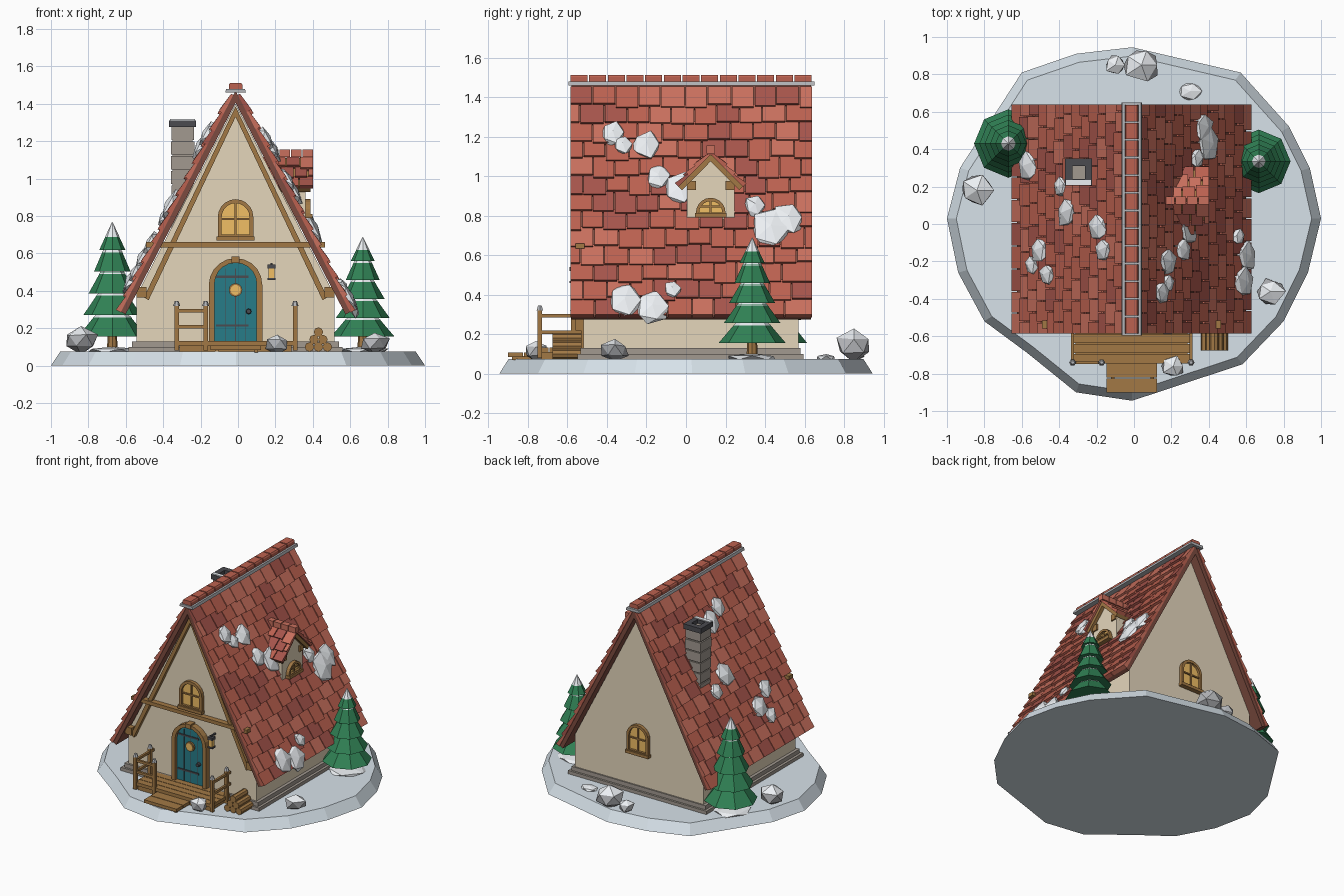
import bpy, bmesh, random
from math import pi, cos, sin
from mathutils import Matrix, Vector

if "Cube" in bpy.data.objects:
    bpy.data.objects.remove(bpy.data.objects["Cube"])
random.seed(4)
I = Matrix.Identity(4)
MATS = {}
COL = dict(snow=(.84, .87, .9), ice=(.68, .76, .82), red1=(.5, .12, .08), red2=(.58, .16, .11), red3=(.38, .09, .07),
           wall=(.78, .67, .5), wood=(.36, .19, .06), dark=(.2, .07, .05), teal=(.02, .2, .25), glow=(.88, .52, .13),
           stone=(.36, .32, .28), iron=(.07, .07, .08), grey=(.45, .46, .48), green=(.03, .22, .09))

def mat(n):
    if n not in MATS:
        MATS[n] = bpy.data.materials.new(n)
        MATS[n].diffuse_color = (*COL[n], 1)
    return MATS[n]

class Part:
    """Collects primitives into one flat-shaded object."""
    def __init__(s, name, *cols):
        s.name, s.cols, s.bm = name, cols, bmesh.new()
    def loft(s, a, b, m=0, M=I):
        n = len(a)
        vs = [s.bm.verts.new(M @ Vector(v)) for v in a + b]
        for f in [range(n), range(n, 2 * n)] + [(i, (i + 1) % n, n + (i + 1) % n, n + i) for i in range(n)]:
            s.bm.faces.new([vs[i] for i in f]).material_index = m
    def box(s, x0, x1, y0, y1, z0, z1, m=0, M=I):
        q = [(x0, y0), (x1, y0), (x1, y1), (x0, y1)]
        s.loft([(x, y, z0) for x, y in q], [(x, y, z1) for x, y in q], m, M)
    def prism(s, pts, y0, y1, m=0, M=I):
        s.loft([(x, y0, z) for x, z in pts], [(x, y1, z) for x, z in pts], m, M)
    def ring(s, o, i, y0, y1, m=0, M=I):
        for k in range(len(o)):
            j = (k + 1) % len(o)
            s.prism([o[k], o[j], i[j], i[k]], y0, y1, m, M)
    def cone(s, c, r1, r2, h, n=8, m=0, M=I):
        f = lambda r, z: [(c[0] + r * cos(2 * pi * k / n), c[1] + r * sin(2 * pi * k / n), c[2] + z) for k in range(n)]
        s.loft(f(r1, 0), f(r2, h), m, M)
    def blob(s, c, size, M=I, cap=None, m=0):
        vs = bmesh.ops.create_icosphere(s.bm, subdivisions=1, radius=1)['verts']
        for v in vs:
            v.co = M @ (Vector(c) + Vector([a * b for a, b in zip(v.co * random.uniform(.85, 1.15), size)]))
        for f in {f for v in vs for f in v.link_faces}:
            f.material_index = 1 if cap and f.calc_center_median().z > c[2] + size[2] * cap else m
    def done(s, house=True):
        bmesh.ops.recalc_face_normals(s.bm, faces=s.bm.faces)
        me = bpy.data.meshes.new(s.name)
        s.bm.to_mesh(me)
        for c in s.cols:
            me.materials.append(mat(c))
        o = bpy.data.objects.new(s.name, me)
        bpy.context.collection.objects.link(o)
        o.location.x = -.013 if house else 0

def frame(o, x, y, z):
    return Matrix.Translation(o) @ Matrix((x, y, z)).transposed().to_4x4()

def arch(hw, z0, z1, n=10):
    return [(-hw, z0), (hw, z0)] + [(hw * cos(pi * k / n), z1 - hw + hw * sin(pi * k / n)) for k in range(n + 1)]

# snowy ground slab
p = Part('snow_ground', 'ice', 'snow')
rim = [(-1, .03), (-.93, .3), (-.6, .81), (-.31, .91), (-.01, .945), (.57, .81), (.83, .52), (.94, .3), (1, .03), (.93, -.26),
       (.8, -.52), (.58, -.75), (-.01, -.945), (-.31, -.9), (-.57, -.69), (-.8, -.52), (-.94, -.26)]
p.loft([(x, y, 0) for x, y in rim], [(x * .95, y * .95, .075) for x, y in rim])
p.done(False)

# foundation and walls
p = Part('foundation', 'stone')
p.box(-.572, .572, -.55, .595, .07, .1)
p.box(-.553, .553, -.535, .58, .1, .13)
p.done()
p = Part('walls', 'wall')
p.prism([(-.53, .1), (.53, .1), (.53, .375), (0, 1.4), (-.53, .375)], -.52, .57)
p.done()

# main roof: board slabs and staggered tilted tiles
def tiles(p, M, x0, x1, y0, y1, rows, w, t):
    h = (y1 - y0) / rows
    for r in range(rows):
        x = x0 - (w / 2 if r % 2 else 0)
        while x < x1 - .01:
            nx = x + w * random.uniform(.92, 1.08)
            if x1 - nx < w * .3:
                nx = x1
            a, b, e = max(x, x0) + .003, nx - .003, random.uniform(-.01, .018) if r < rows - 1 else 0
            ya, yb, m = y0 + r * h - .01, y0 + (r + 1) * h + e, random.choice((0, 0, 1, 2))
            p.loft([(a, ya, 0), (b, ya, 0), (b, ya, t * .45), (a, ya, t * .45)],
                   [(a, yb, 0), (b, yb, 0), (b, yb, t), (a, yb, t)], m, M)
            x = nx

DX, DZ = .46, .888
slab, tl = Part('roof_boards', 'dark'), Part('roof_tiles', 'red1', 'red2', 'red3')
side = {}
for s in (1, -1):
    M = side[s] = frame(Vector((0, 0, 1.47)), (0, 1, 0), (s * DX, 0, -DZ), (s * DZ, 0, DX))
    slab.prism([(0, 1.47), (s * .613, .287), (s * .588, .274), (0, 1.405)], -.58, .633)
    tiles(tl, M, -.588, .642, .035, 1.335, 13, .118, .03)
slab.done()
tl.done()
p = Part('ridge_flashing', 'grey')
p.prism([(-.055, 1.46), (-.05, 1.48), (.05, 1.48), (.055, 1.46)], -.595, .65)
p.done()
p = Part('ridge_caps', 'red1')
for k in range(13):
    y = -.585 + k * .0945
    p.prism([(-.036, 1.465), (.036, 1.465), (.036, 1.502), (.03, 1.511), (-.03, 1.511), (-.036, 1.502)], y, y + .086)
p.done()

# gable timbers, cross beam, purlin ends
p = Part('gable_timbers', 'wood')
for s in (1, -1):
    p.prism([(0, 1.385), (s * .49, .365), (s * .465, .35), (0, 1.33)], -.55, -.515)
    p.box(s * .475, s * .53, -.56, -.5, .365, .42)
p.box(-.478, .478, -.56, -.515, .633, .66)
p.done()

# arched windows and door
def window(name, M, hw, z0, z1):
    p = Part(name, 'glow', 'wood')
    fr = hw * .22
    p.prism(arch(hw - fr, z0 + fr, z1 - fr), -.008, .02, 0, M)
    p.ring(arch(hw, z0, z1), arch(hw - fr, z0 + fr, z1 - fr), -.025, .02, 1, M)
    p.box(-.005, .005, -.018, 0, z0, z1 - fr, 1, M)
    p.box(-hw + fr, hw - fr, -.018, 0, (z0 + z1) / 2 - .005, (z0 + z1) / 2 + .005, 1, M)
    p.box(-hw * 1.06, hw * 1.06, -.035, .01, z0 - .01, z0 + .012, 1, M)
    p.done()
window('front_window', Matrix.Translation((0, -.52, 0)), .095, .68, .89)
window('back_window', Matrix.Translation((0, .57, 0)) @ Matrix.Rotation(pi, 4, 'Z'), .09, .375, .59)
p = Part('door', 'teal', 'wood', 'glow', 'iron')
M = Matrix.Translation((0, -.52, 0))
p.prism(arch(.113, .13, .55), -.02, .02, 0, M)
p.ring(arch(.143, .13, .575), arch(.113, .129, .55), -.045, .02, 1, M)
p.box(-.022, .022, -.055, 0, .55, .583, 1, M)
R = M @ Matrix.Rotation(pi / 2, 4, 'X')
p.cone((0, .405, .01), .036, .036, .022, 12, 1, R)
p.cone((0, .405, .02), .027, .027, .016, 12, 2, R)
p.cone((.07, .29, .015), .016, .012, .03, 8, 3, R)
for z in (.215, .475):
    p.box(-.105, .07, -.026, 0, z - .006, z + .006, 3, M)
for x in (-.055, 0, .055):
    p.box(x - .002, x + .002, -.022, 0, .13, .52, 3, M)
p.done()

# wall lantern
p = Part('lantern', 'iron', 'glow')
p.box(.177, .208, -.585, -.555, .47, .52, 1)
p.box(.172, .213, -.59, -.55, .458, .47)
p.box(.172, .213, -.59, -.55, .52, .54)
p.box(.186, .197, -.575, -.51, .54, .55)
p.done()

# dormer on the right slope
DY = .125
M = Matrix.Translation((0, DY, 0)) @ Matrix.Rotation(pi / 2, 4, 'Z')
p = Part('dormer', 'wall', 'wood')
p.prism([(-.12, .78), (.12, .78), (.12, .96), (0, 1.08), (-.12, .96)], -.375, -.15, 0, M)
for s in (1, -1):
    p.prism([(0, 1.11), (s * .163, .947), (s * .145, .929), (0, 1.075)], -.4, -.15, 1, M)
    p.box(s * .075, s * .12, -.385, -.34, .93, .975, 1, M)
p.done()
p = Part('dormer_tiles', 'red2', 'red1', 'red3')
for s in (1, -1):
    tiles(p, frame(Vector((0, DY, 1.11)), (1, 0, 0), (0, s * .707, -.707), (0, s * .707, .707)), .13, .418, .015, .232, 3, .07, .026)
for k in range(4):
    p.box(-.022, .022, -.415 + k * .062, -.359 + k * .062, 1.115, 1.155, 0, M)
p.done()
window('dormer_window', M @ Matrix.Translation((0, -.375, 0)), .075, .8, .89)

# chimney with open cap
p = Part('chimney', 'stone', 'iron', 'snow')
for k in range(8):
    z, e = .66 + k * .078, random.uniform(0, .005)
    p.box(-.342 - e, -.223 + e, .218 - e, .337 + e, z, z + .07)
    p.box(-.336, -.229, .224, .33, z + .07, z + .078)
p.box(-.355, -.212, .205, .24, 1.275, 1.312, 1)
p.box(-.355, -.212, .31, .35, 1.275, 1.312, 1)
p.box(-.355, -.315, .24, .31, 1.275, 1.312, 1)
p.box(-.25, -.212, .24, .31, 1.275, 1.312, 1)
p.box(-.35, -.217, .208, .235, 1.3, 1.318, 2)
p.done()

# roof snow: (y, height, radius) per side
p = Part('roof_snow', 'snow')
for s, lst in ((1, [(-.37, 1.22, .06), (-.32, 1.16, .05), (-.2, 1.16, .075), (-.14, 1, .065), (-.03, .94, .08), (.35, .85, .055),
                    (.43, .74, .11), (.52, .79, .085), (-.31, .37, .09), (-.17, .34, .085), (-.07, .43, .045)]),
               (-1, [(.31, .46, .08), (.2, .8, .06), (.06, .86, .085), (-.02, 1.18, .08), (-.14, 1.24, .065), (-.14, .58, .07),
                     (-.27, .66, .06), (-.22, .5, .055)])):
    for y, z, r in lst:
        p.blob((y, (1.485 - z) / DZ, .025), (r, r * 1.15, .033), side[s])
p.done()

# porch deck, step and railings
p = Part('porch', 'wood')
for k in range(4):
    p.box(-.32, .32, -.745 + k * .054, -.695 + k * .054, .108, .132)
p.box(-.3, .3, -.735, -.53, .07, .11)
for k in range(2):
    p.box(-.135, .135, -.9 + k * .08, -.825 + k * .08, .085, .108)
for x in (-.11, .1):
    p.box(x, x + .02, -.88, -.74, .07, .09)
p.done()
p = Part('railings', 'wood', 'grey')
for x, y in ((-.315, -.74), (-.16, -.74), (.318, -.74), (.318, -.57), (-.315, -.57)):
    p.box(x - .012, x + .012, y - .012, y + .012, .08, .325)
    p.cone((x, y, .32), .019, .01, .025, 6, 1)
for z in (.2, .285):
    p.box(-.315, -.16, -.748, -.732, z, z + .018)
    for x in (-.315, .318):
        p.box(x - .008, x + .008, -.74, -.53, z, z + .018)
p.done()

# firewood stack
p = Part('firewood', 'wood')
for r in range(3):
    for k in range(3 - r):
        p.cone((.395 + k * .048 + r * .024, .1 + r * .04, .53), .025, .025, .145, 8, 0, Matrix.Rotation(pi / 2, 4, 'X'))
p.done()

# fir trees
def tree(name, x, y, r, top):
    p = Part(name, 'green', 'snow', 'wood')
    p.cone((x, y, .06), .03, .024, .12, 8, 2)
    p.blob((x, y, .08), (r * .8, r * .8, .022), m=1)
    step = (top - .155) / 5.3
    for k in range(5):
        R, z = r * (1 - .155 * k), .155 + k * step
        h, q, tip = (.95, .52, .45) if k < 4 else (.65, .5, .02)
        p.cone((x, y, z), R, R * q, step * h, 8)
        p.cone((x, y, z + step * (h - .06)), R * .56, R * tip, step * (.16 if k < 4 else .7), 8, 1)
    p.done(False)
tree('left_tree', -.672, .43, .183, .77)
tree('right_tree', .667, .335, .17, .69)

# snow-capped rocks and drifts
p = Part('rocks', 'grey', 'snow')
for x, y, r, h in ((-.84, .18, .097, .07), (.04, .85, .107, .08), (-.1, .85, .06, .045), (.73, -.36, .08, .055), (.21, -.76, .066, .052)):
    p.blob((x, y, .063 + h), (r, r * .9, h), I, .3)
p.done(False)
p = Part('snow_drift', 'snow')
p.blob((.3, .71, .08), (.065, .05, .02))
p.done(False)

for m in bpy.data.materials:
    if m.users and not m.is_grease_pencil:
        m.use_nodes = True
        m.node_tree.nodes["Principled BSDF"].inputs["Base Color"].default_value = m.diffuse_color
